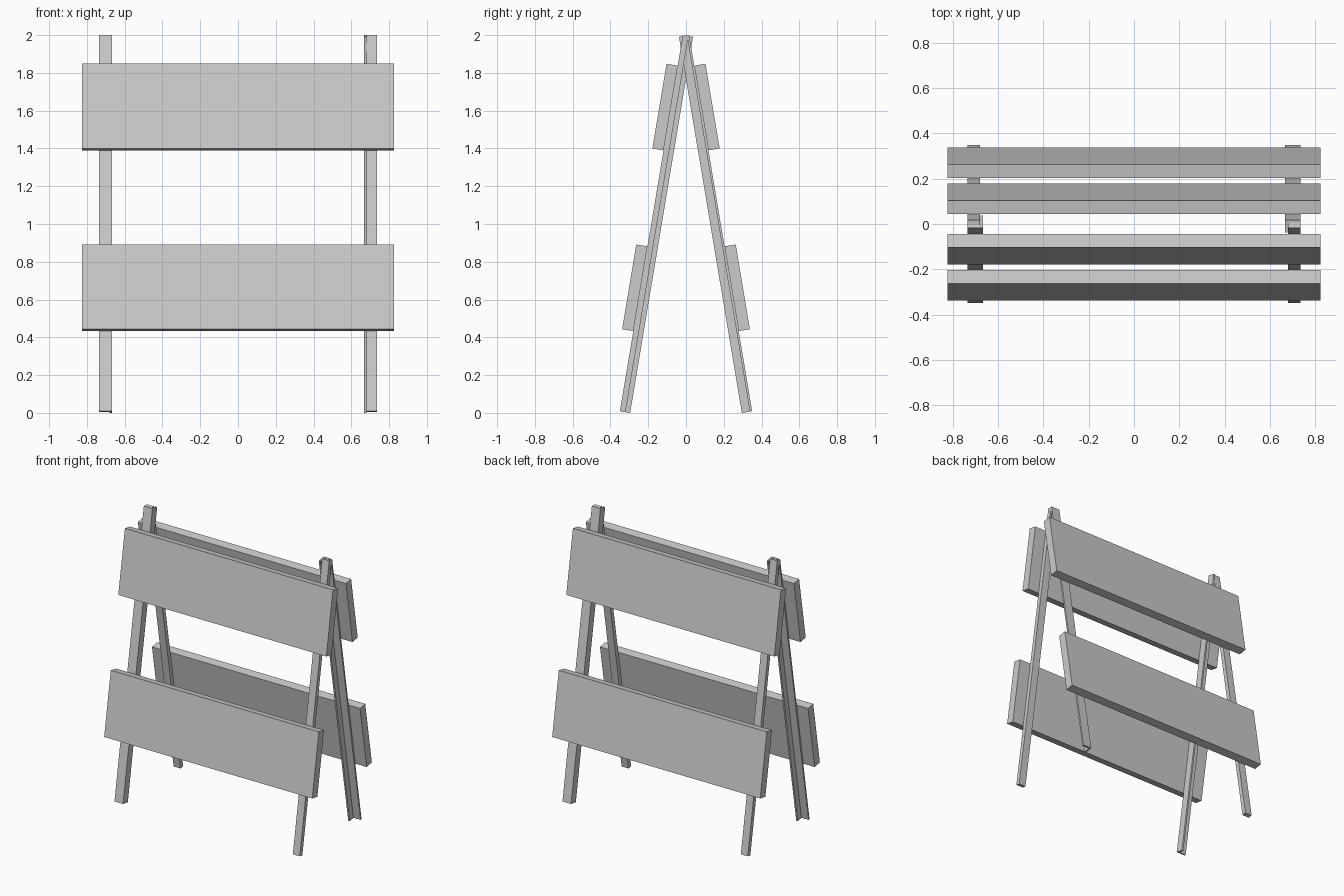
import bpy, bmesh, math
from mathutils import Matrix

if "Cube" in bpy.data.objects:
    bpy.data.objects.remove(bpy.data.objects["Cube"])

TILT = math.radians(9.5)
FOOT_Y, FOOT_Z = -0.35, 0.009   # outer bottom edge of the front frame
LENGTH = 2.0187


def place(side):
    """Leaning frame: local x = width, y = depth inward, z = along the leg."""
    m = Matrix.Translation((0, FOOT_Y, FOOT_Z)) @ Matrix.Rotation(-TILT, 4, 'X')
    return Matrix.Rotation(math.pi, 4, 'Z') @ m if side == "back" else m


def extrude_profile(name, profile, z0, z1, matrix):
    """Extrude a closed x/y profile from z0 to z1."""
    bm = bmesh.new()
    face = bm.faces.new([bm.verts.new((x, y, z0)) for x, y in profile])
    new = bmesh.ops.extrude_face_region(bm, geom=[face])
    verts = [g for g in new["geom"] if isinstance(g, bmesh.types.BMVert)]
    bmesh.ops.translate(bm, vec=(0, 0, z1 - z0), verts=verts)
    bm.transform(matrix)
    bmesh.ops.recalc_face_normals(bm, faces=bm.faces)
    mesh = bpy.data.meshes.new(name)
    bm.to_mesh(mesh)
    bm.free()
    obj = bpy.data.objects.new(name, mesh)
    bpy.context.collection.objects.link(obj)
    return obj


def rect(x0, x1, y0, y1):
    return [(x0, y0), (x1, y0), (x1, y1), (x0, y1)]


# L-section: flange on the outside, web on the inner edge
angle_profile = [(-0.735, 0), (-0.667, 0), (-0.667, 0.055),
                 (-0.679, 0.055), (-0.679, 0.012), (-0.735, 0.012)]

for side in ("front", "back"):
    m = place(side)
    # Legs: one angle iron and one flat bar, swapped on the opposite side
    extrude_profile(side + "_angle_leg", angle_profile, 0, LENGTH, m)
    extrude_profile(side + "_bar_leg", rect(0.68, 0.735, 0, 0.03), 0, LENGTH, m)
    # Boards fixed to the outer faces of the legs
    for level, bottom in (("lower", 0.43), ("upper", 1.40)):
        extrude_profile(f"{side}_{level}_board", rect(-0.825, 0.825, -0.06, 0),
                        bottom, bottom + 0.455, m)
